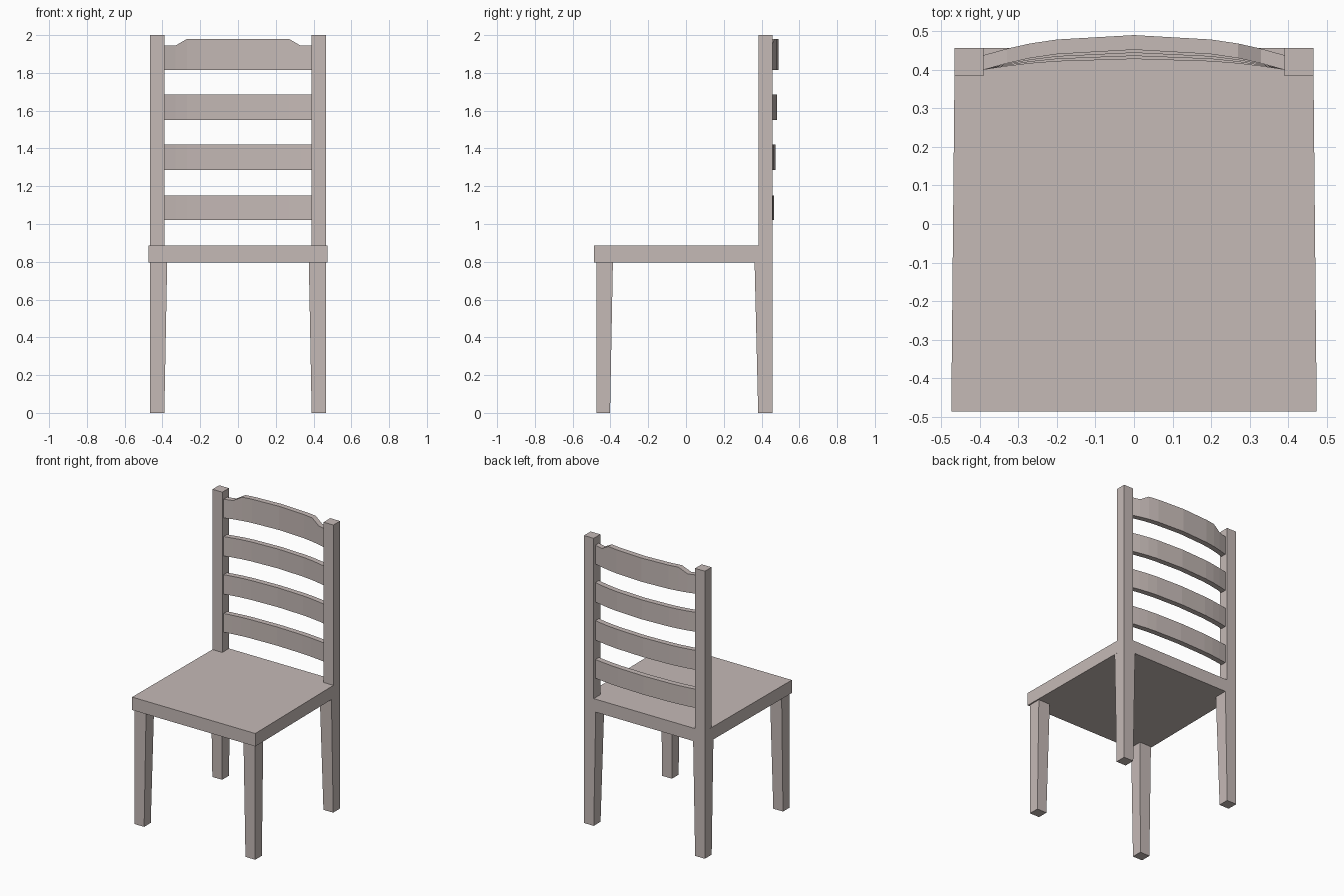
import bpy

if "Cube" in bpy.data.objects:
    bpy.data.objects.remove(bpy.data.objects["Cube"])

wood = bpy.data.materials.new("pale_wood")
wood.diffuse_color = (0.56, 0.49, 0.47, 1)
wood.use_nodes = True
wood.node_tree.nodes["Principled BSDF"].inputs["Base Color"].default_value = wood.diffuse_color


def make(name, verts, faces):
    me = bpy.data.meshes.new(name)
    me.from_pydata(verts, [], faces)
    me.materials.append(wood)
    ob = bpy.data.objects.new(name, me)
    bpy.context.collection.objects.link(ob)
    return ob


def loft(name, rings):
    """Skin a list of four-point rings and cap both ends."""
    verts = [p for r in rings for p in r]
    faces = [(3, 2, 1, 0)]
    for i in range(len(rings) - 1):
        a, b = 4 * i, 4 * i + 4
        faces += [(a + k, a + (k + 1) % 4, b + (k + 1) % 4, b + k) for k in range(4)]
    n = len(verts)
    faces.append((n - 4, n - 3, n - 2, n - 1))
    return make(name, verts, faces)


def rect(x0, x1, y0, y1, z):
    return [(x0, y0, z), (x1, y0, z), (x1, y1, z), (x0, y1, z)]


def mirrored(x0, x1, y0, y1, z, side):
    return rect(x0, x1, y0, y1, z) if side > 0 else rect(-x1, -x0, y0, y1, z)


# Seat, slightly narrower at the back
loft("seat", [[(-0.474, -0.487, z), (0.474, -0.487, z),
               (0.465, 0.457, z), (-0.465, 0.457, z)] for z in (0.795, 0.885)])

# Legs taper on their inner faces; the back posts rise from the seat
for side, tag in ((1, "right"), (-1, "left")):
    loft("front_leg_" + tag, [mirrored(0.39, 0.465, -0.475, -0.402, 0, side),
                              mirrored(0.375, 0.465, -0.475, -0.387, 0.795, side)])
    loft("back_leg_" + tag, [mirrored(0.39, 0.465, 0.382, 0.457, 0, side),
                             mirrored(0.375, 0.465, 0.363, 0.457, 0.795, side)])
    loft("back_post_" + tag, [mirrored(0.39, 0.465, 0.384, 0.457, 0.795, side),
                              mirrored(0.39, 0.465, 0.384, 0.457, 2.0, side)])

# Bowed back slats: half stations as (x, share of the bow)
HALF = [(0.39, 0), (0.33, 0.32), (0.27, 0.58), (0.2, 0.78), (0.0, 1.0)]
STATIONS = [(-x, s) for x, s in HALF] + HALF[-2::-1]


def slat(name, z0, z1, bow, crest=0.0):
    rings = []
    for x, s in STATIONS:
        top = z1 + (crest if abs(x) < 0.3 else 0)
        yf, yb = 0.40 + bow * s, 0.438 + bow * s
        rings.append([(x, yf, z0), (x, yb, z0), (x, yb, top), (x, yf, top)])
    loft(name, rings)


slat("slat_1", 1.02, 1.15, 0.028)
slat("slat_2", 1.285, 1.42, 0.036)
slat("slat_3", 1.55, 1.685, 0.044)
slat("crest_rail", 1.815, 1.945, 0.052, 0.035)
